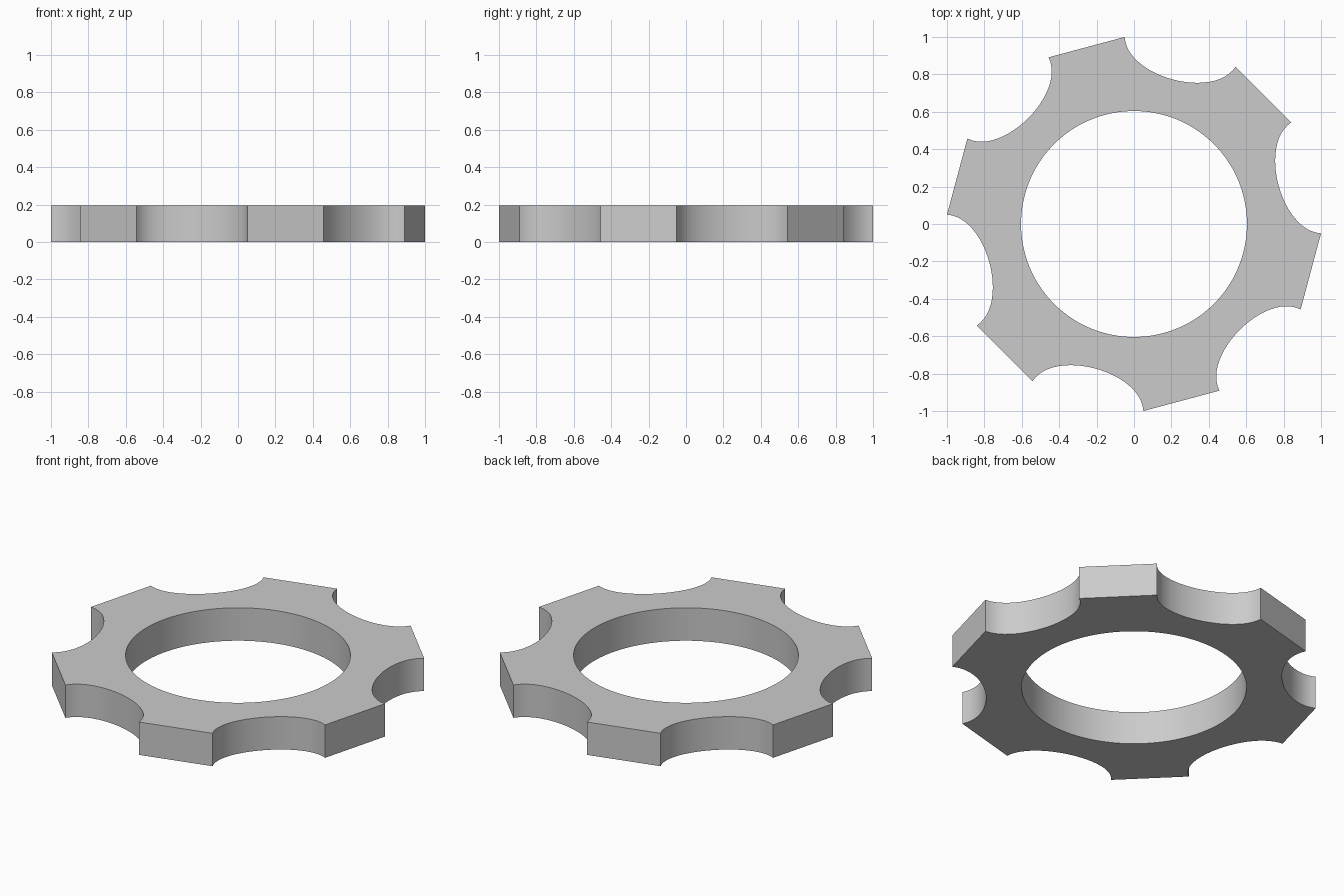
import bpy, bmesh, math

if "Cube" in bpy.data.objects:
    bpy.data.objects.remove(bpy.data.objects["Cube"])

TEETH, HOLE_R, HEIGHT = 6, 0.604, 0.195
CORNER_R, CORNER_T = 0.953, 0.307     # tooth corner: radial / tangential offset from notch axis
HANDLE_R, HANDLE_T = 0.749, 0.24      # control points of the scooped notch curve


def bezier(a, b, c, d, u):
    v = 1 - u
    return v**3 * a + 3 * v * v * u * b + 3 * v * u * u * c + u**3 * d


# Outline: six scooped notches joined by straight tooth faces
outline = []
for i in range(TEETH):
    ang = math.radians(15 + 60 * i)
    ca, sa = math.cos(ang), math.sin(ang)
    for k in range(25):
        u = k / 24
        r = bezier(CORNER_R, HANDLE_R, HANDLE_R, CORNER_R, u)
        t = bezier(-CORNER_T, -HANDLE_T, HANDLE_T, CORNER_T, u)
        outline.append((r * ca - t * sa, r * sa + t * ca))
    # points along the flat tooth face keep the round hole smooth
    x0, y0 = outline[-1]
    nxt = ang + math.radians(60)
    x1 = CORNER_R * math.cos(nxt) + CORNER_T * math.sin(nxt)
    y1 = CORNER_R * math.sin(nxt) - CORNER_T * math.cos(nxt)
    for k in range(1, 8):
        outline.append((x0 + (x1 - x0) * k / 8, y0 + (y1 - y0) * k / 8))

# Hole edge points share the angle of each outline point
hole = []
for x, y in outline:
    s = HOLE_R / math.hypot(x, y)
    hole.append((x * s, y * s))

# Skin four loops into a closed ring
bm = bmesh.new()
loops = [[bm.verts.new((x, y, z)) for x, y in pts]
         for pts, z in ((outline, 0), (outline, HEIGHT), (hole, HEIGHT), (hole, 0))]
n = len(outline)
for a in range(4):
    la, lb = loops[a], loops[(a + 1) % 4]
    for i in range(n):
        j = (i + 1) % n
        bm.faces.new((la[i], la[j], lb[j], lb[i]))
bmesh.ops.recalc_face_normals(bm, faces=bm.faces)
mesh = bpy.data.meshes.new("notched_ring")
bm.to_mesh(mesh)
bm.free()
ring = bpy.data.objects.new("notched_ring", mesh)
bpy.context.collection.objects.link(ring)
bpy.context.view_layer.objects.active = ring
ring.select_set(True)
bpy.ops.object.shade_smooth_by_angle(angle=math.radians(30))
